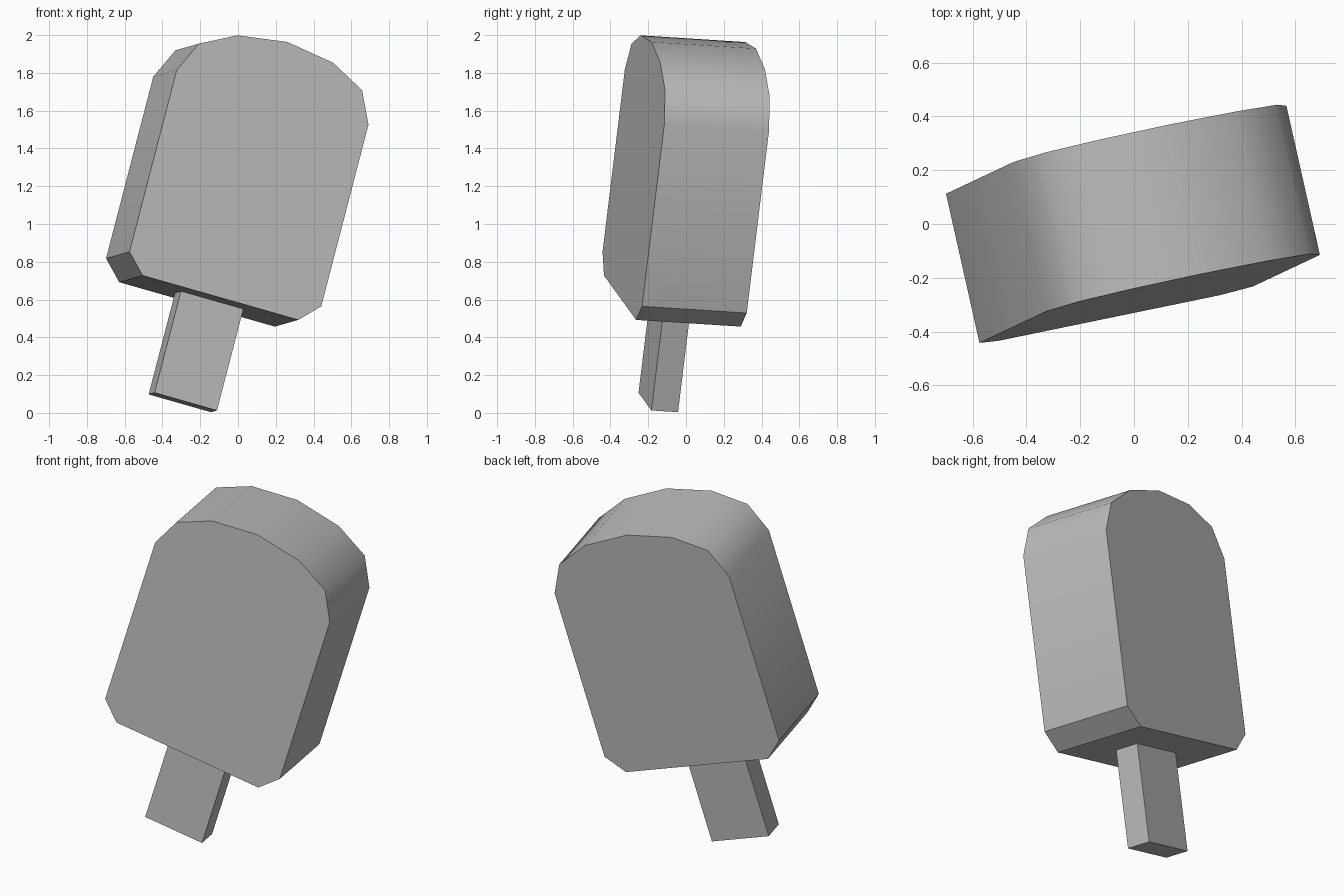
import bpy, bmesh, math
from mathutils import Matrix, Vector

cube = bpy.data.objects.get("Cube")
if cube:
    bpy.data.objects.remove(cube, do_unlink=True)

# One plain grey for the whole model
grey = bpy.data.materials.new("plain grey")
grey.use_nodes = True
colour = (0.5, 0.5, 0.5, 1)
grey.diffuse_color = colour
grey.node_tree.nodes["Principled BSDF"].inputs["Base Color"].default_value = colour

# Leaning pose: width, depth and up axes of the upright ice pop
width = Vector((0.944, 0.1945, -0.269)).normalized()
up = Vector((0.252, 0.118, 0.96))
up = (up - width * up.dot(width)).normalized()
depth = up.cross(width)
pose = Matrix((width, depth, up)).transposed().to_4x4()
MIDDLE = -0.319


def slab(name, half_profile, front, back):
    """Mirror a half outline (half width, height) and extrude it in depth."""
    right = [(MIDDLE + w, h) for w, h in half_profile]
    left = [(MIDDLE - w, h) for w, h in reversed(half_profile) if w > 0]
    bm = bmesh.new()
    face = bm.faces.new([bm.verts.new((x, front, z)) for x, z in right + left])
    extruded = bmesh.ops.extrude_face_region(bm, geom=[face], use_keep_orig=True)
    moved = [v for v in extruded["geom"] if isinstance(v, bmesh.types.BMVert)]
    bmesh.ops.translate(bm, verts=moved, vec=(0, back - front, 0))
    bmesh.ops.recalc_face_normals(bm, faces=bm.faces)
    bm.transform(pose)
    mesh = bpy.data.meshes.new(name)
    bm.to_mesh(mesh)
    bm.free()
    mesh.materials.append(grey)
    obj = bpy.data.objects.new(name, mesh)
    bpy.context.collection.objects.link(obj)
    bpy.ops.object.select_all(action="DESELECT")
    obj.select_set(True)
    bpy.context.view_layer.objects.active = obj
    bpy.ops.object.shade_smooth_by_angle(angle=math.radians(40))
    return obj


# Ice block: chamfered bottom corners, straight sides, rounded top
slab("ice_block", [(0.437, 0.522), (0.538, 0.625), (0.538, 1.626),
                   (0.458, 1.793), (0.268, 1.892), (0, 1.931)], -0.358, 0.211)

# Flat stick reaching into the block
slab("stick", [(0.175, -0.037), (0.175, 0.54)], -0.155, -0.01)
